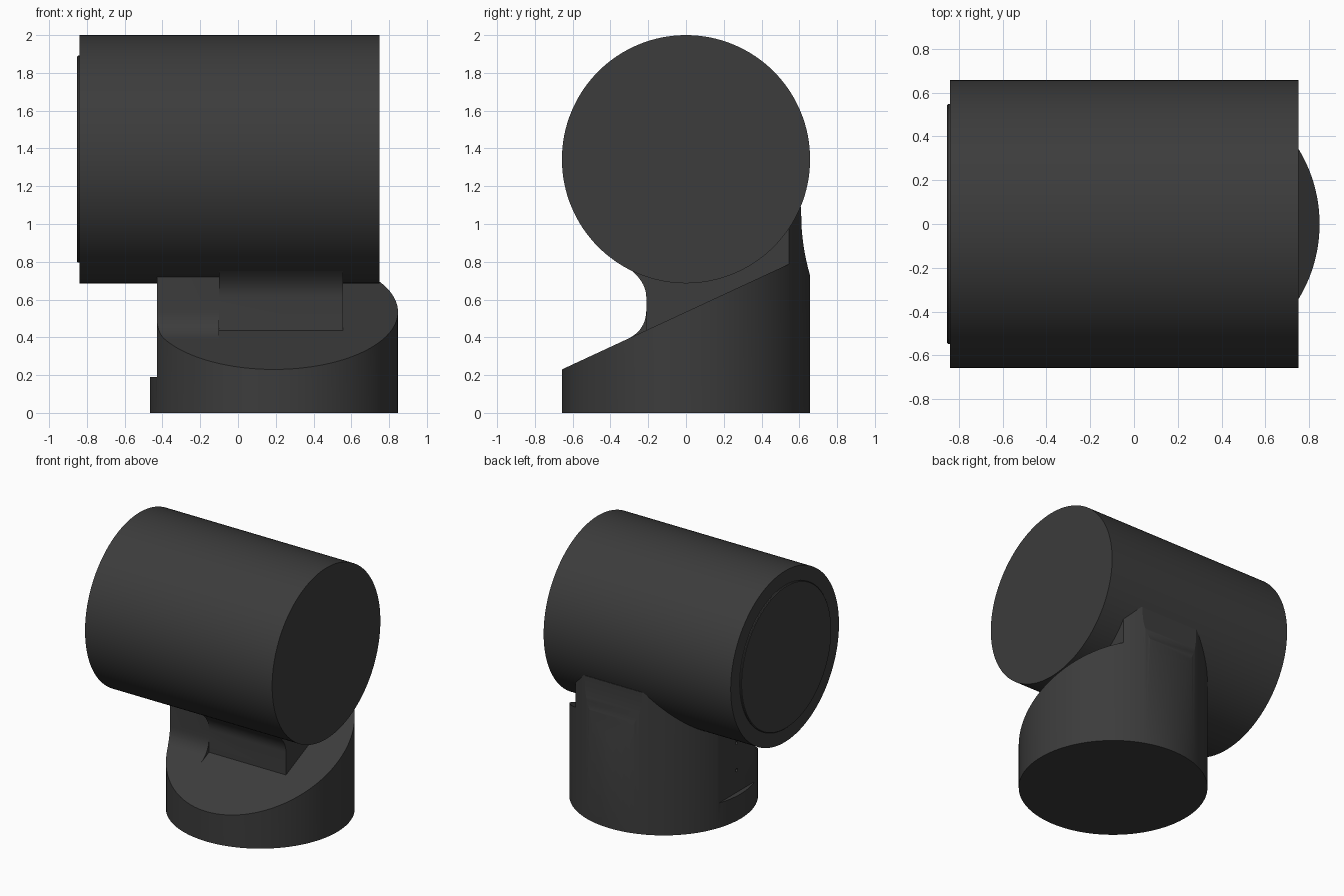
import bpy, bmesh, math
from mathutils import Matrix

if "Cube" in bpy.data.objects:
    bpy.data.objects.remove(bpy.data.objects["Cube"])

SLOPE = math.tan(math.radians(24.9))
R = 0.657          # radius shared by barrel and base
BX = 0.19          # base centre in x
BARREL_Z = 1.343

mat = bpy.data.materials.new("dark_grey")
mat.diffuse_color = (0.045, 0.045, 0.045, 1)
mat.use_nodes = True
mat.node_tree.nodes["Principled BSDF"].inputs["Base Color"].default_value = mat.diffuse_color


def finish(bm, name):
    bmesh.ops.recalc_face_normals(bm, faces=bm.faces)
    me = bpy.data.meshes.new(name)
    bm.to_mesh(me)
    bm.free()
    ob = bpy.data.objects.new(name, me)
    bpy.context.collection.objects.link(ob)
    me.materials.append(mat)
    return ob


def prism(name, pts, x0, x1):
    """Extrude a (y, z) profile from x0 to x1."""
    bm = bmesh.new()
    f = bm.faces.new([bm.verts.new((x0, y, z)) for y, z in pts])
    ext = bmesh.ops.extrude_face_region(bm, geom=[f])
    for v in ext["geom"]:
        if isinstance(v, bmesh.types.BMVert):
            v.co.x = x1
    return finish(bm, name)


def lathe_x(name, profile, loc=(0, 0, 0), seg=128, vertical=False):
    """Stack of rings (axial position, radius) along x, or along z."""
    bm = bmesh.new()
    rings = []
    for a, r in profile:
        ring = []
        for i in range(seg):
            t = 2 * math.pi * i / seg
            c, s = r * math.cos(t), r * math.sin(t)
            ring.append(bm.verts.new((c, s, a) if vertical else (a, c, s)))
        rings.append(ring)
    for p, q in zip(rings, rings[1:]):
        for i in range(seg):
            j = (i + 1) % seg
            bm.faces.new((p[i], p[j], q[j], q[i]))
    bm.faces.new(rings[0])
    bm.faces.new(rings[-1])
    bm.transform(Matrix.Translation(loc))
    return finish(bm, name)


def boolean(ob, other, op):
    m = ob.modifiers.new("bool", "BOOLEAN")
    m.object, m.operation, m.solver = other, op, "EXACT"
    bpy.context.view_layer.objects.active = ob
    bpy.ops.object.modifier_apply(modifier=m.name)
    bpy.data.objects.remove(other)


def bezier(p0, p1, p2, n=10):
    return [tuple((1 - t) ** 2 * a + 2 * t * (1 - t) * b + t * t * c
                  for a, b, c in zip(p0, p1, p2)) for t in (i / n for i in range(n + 1))]


def smooth(ob):
    bpy.ops.object.select_all(action="DESELECT")
    ob.select_set(True)
    bpy.context.view_layer.objects.active = ob
    bpy.ops.object.shade_smooth_by_angle(angle=math.radians(20))


def ramp(y):
    return 0.23 + SLOPE * (y + R)


# Horizontal barrel with a slightly raised disc on its left end
barrel = lathe_x("barrel", [(-0.84, 0.548), (-0.84, R), (0.75, R)], (0, 0, BARREL_Z))
end_disc = lathe_x("end_disc", [(-0.83, 0.548), (-0.848, 0.548), (-0.853, 0.543)], (0, 0, BARREL_Z))

# Base: sloping wedge plus neck block and its two fillets, trimmed to a round outline
NY = -0.21
base = prism("base", [(-0.8, 0), (0.8, 0), (0.8, ramp(0.8)), (-0.8, ramp(-0.8))], -0.8, 1.2)
neck = prism("neck", [(NY, 0.1), (0.75, 0.1), (0.75, 1.09), (0.6, 1.09), (0.3, 1.0), (NY, 0.9)], -0.75, 0.555)

flare = bezier((NY, 0.61), (NY, 0.70), (-0.315, 0.775))
boolean(neck, prism("flare", flare + [(-0.2, 0.85), (-0.1, 0.85), (-0.1, 0.61)], -0.1, 0.555), "UNION")

foot = bezier((NY - 0.1, ramp(NY - 0.1)), (NY, ramp(NY)), (NY, ramp(NY) + 0.11))
boolean(neck, prism("foot", foot + [(-0.1, 0.5), (-0.1, 0.2), (NY - 0.1, 0.2)], -0.75, -0.1), "UNION")

boolean(base, neck, "UNION")
boolean(base, lathe_x("outline", [(-0.0, R), (1.3, R)], (BX, 0, 0), vertical=True), "INTERSECT")

# Concave scoop in the back of the neck
scoop = [(0.61 + (1.05 - z) ** 2 / 2.22, z) for z in (1.05 - 0.04 * i for i in range(12))]
boolean(base, prism("scoop", [(0.61, 1.4)] + scoop + [(0.9, 0.6), (0.9, 1.4)], -0.8, 1.2), "DIFFERENCE")

# Flat recess on the left side with two small holes
boolean(base, prism("recess", [(-0.5, 0.19), (0.5, 0.19), (0.5, 1.5), (-0.5, 1.5)], -0.9, -0.43), "DIFFERENCE")
for z in (0.36, 0.57):
    boolean(base, lathe_x("hole", [(-0.5, 0.012), (-0.41, 0.012)], (0, 0, z), seg=16), "DIFFERENCE")

for ob in (barrel, end_disc, base):
    smooth(ob)
